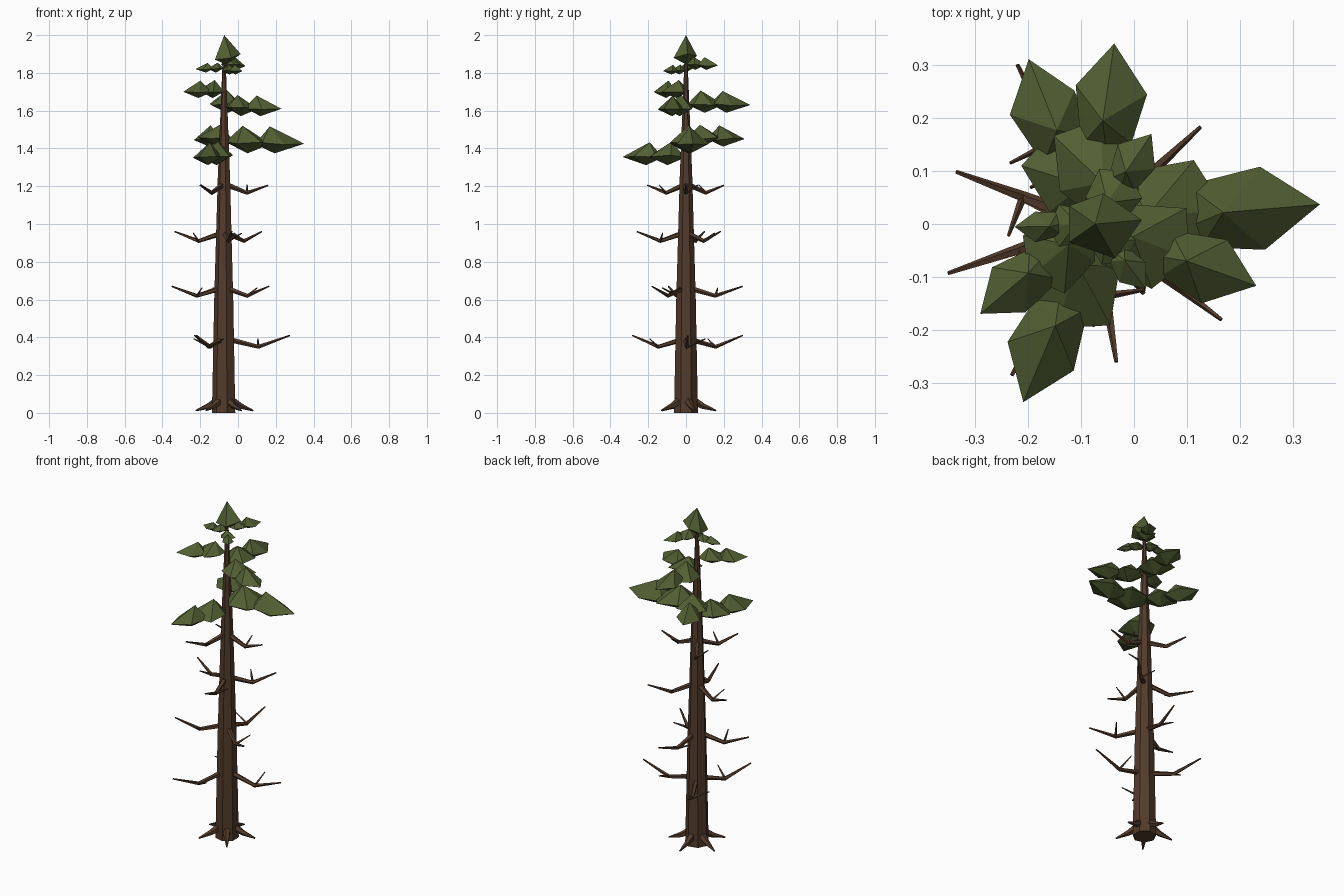
import bpy, bmesh, math, random
from mathutils import Vector

if "Cube" in bpy.data.objects:
    bpy.data.objects.remove(bpy.data.objects["Cube"])

random.seed(4)
CX = -0.073  # trunk axis


def material(name, rgb):
    m = bpy.data.materials.new(name)
    m.diffuse_color = (*rgb, 1)
    m.use_nodes = True
    m.node_tree.nodes["Principled BSDF"].inputs["Base Color"].default_value = m.diffuse_color
    return m


bark = material("bark", (0.085, 0.044, 0.024))
needles = material("needles", (0.085, 0.115, 0.033))


def finish(bm, name, mat):
    bmesh.ops.recalc_face_normals(bm, faces=bm.faces)
    me = bpy.data.meshes.new(name)
    bm.to_mesh(me)
    bm.free()
    me.materials.append(mat)
    ob = bpy.data.objects.new(name, me)
    ob.location.x = CX
    bpy.context.collection.objects.link(ob)


def tube(bm, path, radii, sides):
    """Faceted tapering tube along a path."""
    pts = [Vector(p) for p in path]
    rings = []
    for i, p in enumerate(pts):
        d = (pts[min(i + 1, len(pts) - 1)] - pts[max(i - 1, 0)]).normalized()
        u = d.cross(Vector((0, 1, 0) if abs(d.z) > 0.9 else (0, 0, 1))).normalized()
        v = d.cross(u)
        rings.append([bm.verts.new(p + radii[i] * (u * math.cos(a) + v * math.sin(a)))
                      for a in (2 * math.pi * k / sides for k in range(sides))])
    for r, s in zip(rings, rings[1:]):
        for k in range(sides):
            n = (k + 1) % sides
            bm.faces.new((r[k], r[n], s[n], s[k]))
    bm.faces.new(rings[0])
    bm.faces.new(rings[-1])


def polar(az, r, z):
    a = math.radians(az)
    return Vector((r * math.cos(a), r * math.sin(a), z))


def lump(bm, rim, top, bottom):
    """Closed faceted clump: rim outline joined to a peak and an underside point."""
    vs = [bm.verts.new(p) for p in rim]
    t, b = bm.verts.new(top), bm.verts.new(bottom)
    for i, v in enumerate(vs):
        n = vs[(i + 1) % len(vs)]
        bm.faces.new((v, n, t))
        bm.faces.new((n, v, b))


# Trunk
bm = bmesh.new()
tube(bm, [(0, 0, 0), (0, 0, 0.6), (0, 0, 1.25), (0, 0, 1.9)],
     [0.065, 0.053, 0.034, 0.007], 7)
finish(bm, "trunk", bark)

# Roots
bm = bmesh.new()
for k in range(5):
    az = -55 + 72 * k
    tube(bm, [polar(az, 0.03, 0.07), polar(az, 0.09, 0.036), polar(az, 0.16, 0.012)],
         [0.024, 0.016, 0.004], 5)
finish(bm, "roots", bark)

# Dead branches: per tier, elbow height, tip rise, tip positions (x, y)
tiers = [
    (0.35, 0.06, [(0.275, 0.01), (-0.22, 0.30), (-0.23, -0.285)]),
    (0.62, 0.05, [(-0.35, -0.093), (0.165, -0.18), (-0.03, 0.30)]),
    (0.91, 0.05, [(-0.335, 0.098), (0.125, 0.183), (-0.033, -0.26)]),
    (1.165, 0.04, [(0.16, 0.0), (-0.20, 0.20), (-0.20, -0.205)]),
]
for i, (z, rise, tips) in enumerate(tiers):
    bm = bmesh.new()
    for x, y in tips:
        length = math.hypot(x - CX, y)
        az = math.degrees(math.atan2(y, x - CX))
        elbow = polar(az, 0.52 * length, z)
        tube(bm, [polar(az, 0.02, z + 0.04), elbow, polar(az, length, z + rise)],
             [0.015, 0.011, 0.004], 5)
        # side twig at the elbow
        tube(bm, [elbow, elbow + polar(az + 90, 0.28 * length, 0.042)],
             [0.008, 0.003], 4)
    finish(bm, f"dead_branches_{i + 1}", bark)

# Needle pads: azimuth, reach, tip height
pads = [
    (5, 0.425, 1.425), (112, 0.335, 1.45), (248, 0.362, 1.355),
    (84, 0.342, 1.63), (218, 0.275, 1.70), (-21, 0.325, 1.61),
    (182, 0.152, 1.82), (58, 0.20, 1.84), (-52, 0.155, 1.81),
]
# rim outlines in units of reach: (along, across)
OUTER = [(1, 0), (0.75, 0.2), (0.42, 0.14), (0.38, -0.04), (0.46, -0.16), (0.74, -0.19)]
INNER = [(0.58, 0.02), (0.46, 0.26), (0.16, 0.2), (0.02, 0), (0.14, -0.2), (0.44, -0.24)]
for i, (az, reach, z) in enumerate(pads):
    bm = bmesh.new()
    a = math.radians(az)

    def place(u, v, h):
        return Vector(((u * math.cos(a) - v * math.sin(a)) * reach,
                       (u * math.sin(a) + v * math.cos(a)) * reach, z + h * reach))

    def j(s=0.02):
        return random.uniform(-s, s)

    for rim, peak, lift in ((OUTER, 0.57, 0), (INNER, 0.23, 0.01)):
        lump(bm, [place(u, v + (j() if u < 1 else 0), lift + (j() if u < 1 else 0))
                  for u, v in rim],
             place(peak, j(), 0.215 + lift), place(peak + 0.06, 0, -0.12))
    finish(bm, f"needle_pad_{i + 1}", needles)

# Crown tip
bm = bmesh.new()
rim = [polar(az, r, z) for az, r, z in ((5, 0.088, 1.9), (75, 0.06, 1.89), (145, 0.06, 1.87),
                                        (215, 0.06, 1.87), (300, 0.075, 1.88))]
lump(bm, rim, (0, 0, 2.0), (0.01, 0, 1.845))
finish(bm, "crown_tip", needles)
